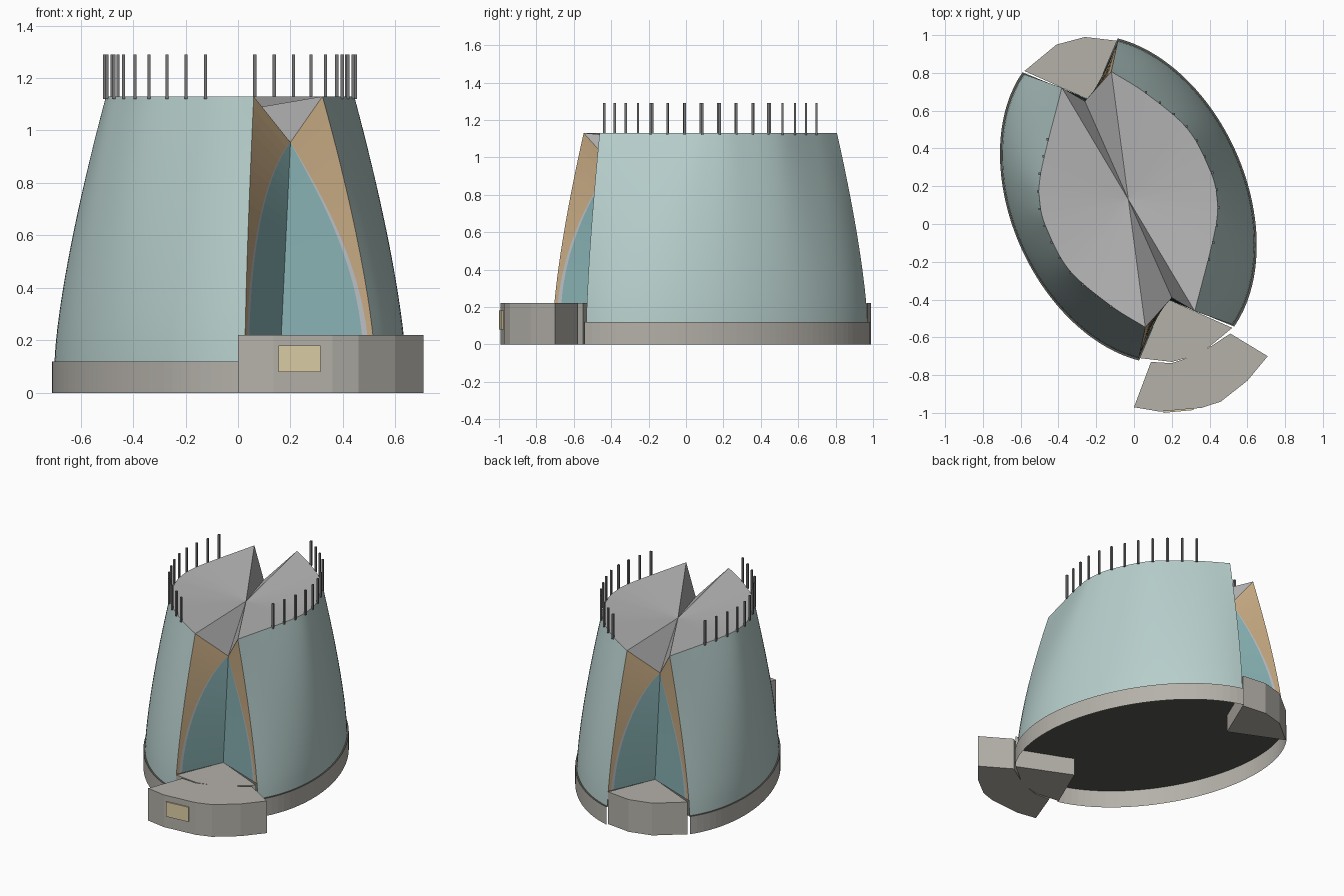
import bpy, math
from mathutils import Vector

if "Cube" in bpy.data.objects:
    bpy.data.objects.remove(bpy.data.objects["Cube"])

C = Vector((-0.03, 0.13, 0))          # plan centre of the tower
Z0, Z1, ZB = 0.12, 1.13, 0.22         # plinth top, roof rim, block top
N, ROWS = 48, 16


def material(name, rgb):
    m = bpy.data.materials.new(name)
    m.diffuse_color = (*rgb, 1)
    m.use_nodes = True
    m.node_tree.nodes["Principled BSDF"].inputs["Base Color"].default_value = m.diffuse_color
    return m


FACADE = material("facade", (0.47, 0.62, 0.60))
GLASS = material("glass", (0.25, 0.45, 0.46))
TAN = material("tan_cladding", (0.58, 0.41, 0.23))
TRIM = material("pale_trim", (0.50, 0.53, 0.56))
STONE = material("stone", (0.46, 0.44, 0.40))
SIGN = material("cream_panel", (0.72, 0.62, 0.38))
ROOF = material("roof_grey", (0.47, 0.47, 0.47))
METAL = material("dark_metal", (0.18, 0.18, 0.18))
DARK = material("dark_floor", (0.1, 0.1, 0.09))


def make(name, verts, faces, mat, smooth=False):
    me = bpy.data.meshes.new(name)
    me.from_pydata([tuple(v) for v in verts], [], faces)
    me.materials.append(mat)
    ob = bpy.data.objects.new(name, me)
    bpy.context.collection.objects.link(ob)
    if smooth:
        bpy.ops.object.select_all(action='DESELECT')
        ob.select_set(True)
        bpy.context.view_layer.objects.active = ob
        bpy.ops.object.shade_smooth_by_angle(angle=math.radians(30))
    return ob


def grid(name, rows, mat, smooth=False, flip=False):
    w = len(rows[0])
    faces = []
    for j in range(len(rows) - 1):
        for i in range(w - 1):
            f = [j * w + i, j * w + i + 1, (j + 1) * w + i + 1, (j + 1) * w + i]
            faces.append(f[::-1] if flip else f)
    return make(name, [v for r in rows for v in r], faces, mat, smooth)


def prism(name, pts, z0, z1, mat):
    """Extrude a counter-clockwise plan polygon."""
    n = len(pts)
    verts = [(x, y, z) for z in (z0, z1) for x, y in pts]
    faces = [list(range(n))[::-1], list(range(n, 2 * n))]
    faces += [[i, (i + 1) % n, n + (i + 1) % n, n + i] for i in range(n)]
    return make(name, verts, faces, mat)


def turn(v):
    """Half turn about the tower centre."""
    return Vector((2 * C.x - v[0], 2 * C.y - v[1], v[2]))


# Plan curves of one half, running from the back notch to the front notch
TOP = [(-.09, .677), (.096, .56), (.312, .375), (.428, .165),
       (.468, .02), (.46, -.158), (.352, -.592)]


def top_curve(t):
    q = [Vector(p) for p in TOP]
    q = [2 * q[0] - q[1]] + q + [2 * q[-1] - q[-2]]
    s = min(t, 0.99999) * (len(TOP) - 1)
    k = int(s)
    u = s - k
    a, b, c, d = q[k:k + 4]
    return 0.5 * (2 * b + (c - a) * u + (2 * a - 5 * b + 4 * c - d) * u ** 2
                  + (3 * b - a - 3 * c + d) * u ** 3)


def base_curve(t, scale=1.0):
    a = math.radians(93.8 - 144.0 * t)
    c, s = math.cos(a), math.sin(a)
    r = scale * math.sqrt(.3225 / (.757 * c * c + .33 * c * s + .462 * s * s))
    return Vector((r * c, r * s))


ts = [i / N for i in range(N + 1)]


def shell(t, z):
    f = max(0, (z - Z0) / (Z1 - Z0)) ** 1.4
    p = base_curve(t, 0.985).lerp(top_curve(t), f)
    return Vector((p.x, p.y, z)) + C


# Curved facade halves, plinth walls and railing posts
facade = [[shell(t, Z0 + (Z1 - Z0) * j / ROWS) for t in ts] for j in range(ROWS + 1)]
plinth = [[base_curve(t).to_3d() + C + Vector((0, 0, z)) for t in ts] for z in (0, Z0)]

posts, walk, last = [], 0, shell(0, Z1)
for i in range(1, 1001):
    p = shell(i / 1000, Z1)
    walk += (p - last).length
    last = p
    if len(posts) < 12 and walk >= 0.215 + 0.093 * len(posts):
        posts.append(p + (p - C).to_2d().normalized().to_3d() * 0.005)

for side, op in (("right", lambda v: v), ("left", turn)):
    grid(f"facade_{side}", [[op(v) for v in r] for r in facade], FACADE, True, True)
    grid(f"plinth_wall_{side}", [[op(v) for v in r] for r in plinth], STONE, False, True)
    for k, p in enumerate(posts):
        x, y, _ = op(p)
        w = 0.006
        prism(f"railing_post_{side}_{k}", [(x - w, y - w), (x + w, y - w),
              (x + w, y + w), (x - w, y + w)], 1.12, 1.29, METAL)


def fan(name, half, apex, centre, mat):
    """Star-shaped cap: both halves plus a notch point between them."""
    ring = half + [apex] + [turn(v) for v in half] + [turn(apex)]
    n = len(ring)
    return make(name, ring + [centre], [[(i + 1) % n, i, n] for i in range(n)], mat)


# Dished roof with valleys down to the notches, and the plinth deck
V_TOP, V_BASE = Vector((.20, -.39, .955)), Vector((.165, -.395, ZB))
fan("roof", facade[-1], V_TOP, C + Vector((0, 0, 1.07)), ROOF)
fan("plinth_deck", plinth[1], Vector((.165, -.395, Z0)), C + Vector((0, 0, Z0)), DARK)

# Notch walls: glass, pale trim and tan cladding on each side of a valley
M = 20
for place, op in (("front", lambda v: v), ("back", turn)):
    for side in ("right", "left"):
        bands = {"glass": [], "trim": [], "cladding": []}
        for j in range(M + 1):
            u = j / M
            z = ZB + u * (Z1 - ZB)
            o = shell(1, z) if side == "right" else turn(shell(0, z))
            v = V_BASE.lerp(V_TOP, u)
            f = 0.88 * (1 - u ** 2.2)
            g = f + 0.06 * (1 - u) ** 0.7
            a, b = v.lerp(o, f), v.lerp(o, g)
            for key, pair in zip(bands, ((v, a), (a, b), (b, o))):
                bands[key].append([op(p) for p in pair])
        for key, mat in zip(bands, (GLASS, TRIM, TAN)):
            grid(f"{place}_notch_{key}_{side}", bands[key], mat, False, side == "left")

# Entrance blocks filling the foot of each notch
block = [(.03, -.71), (.20, -.73), (.35, -.69), (.52, -.55), (.165, -.392)]
prism("front_entrance_block", block, 0, ZB, STONE)
prism("back_entrance_block", [turn((x, y, 0)).to_2d() for x, y in block], 0, ZB, STONE)

# Curved forecourt block with its cream panel
prism("forecourt_block", [(0, -.97), (.135, -.993), (.36, -.973), (.46, -.94), (.60, -.83),
      (.708, -.70), (.51, -.58), (.35, -.685), (.20, -.737), (.09, -.73)], 0, ZB, STONE)
prism("forecourt_panel", [(.155, -1.0), (.315, -.985), (.315, -.97), (.155, -.985)],
      0.08, 0.18, SIGN)
